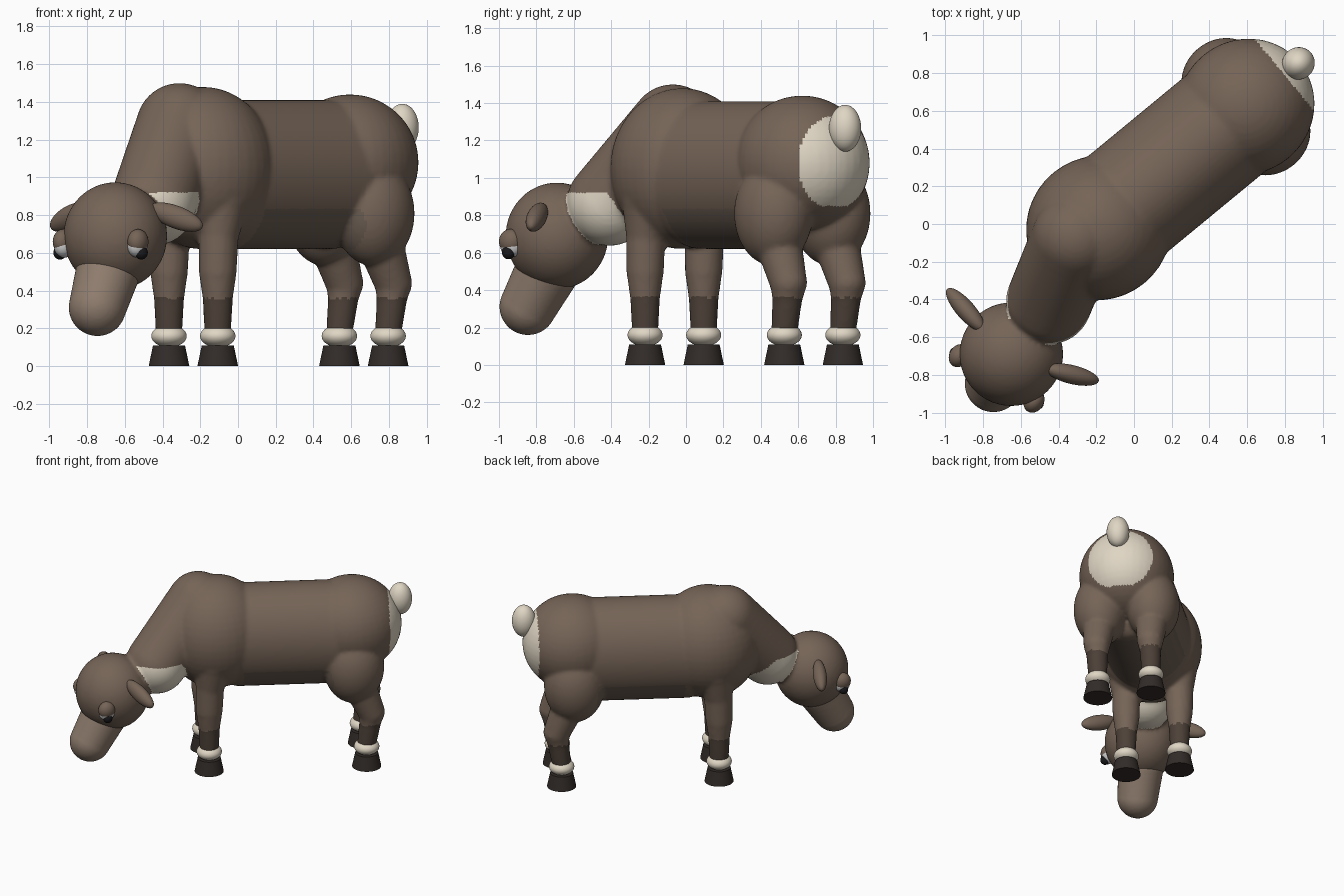
import bpy, bmesh, math
from mathutils import Vector, Matrix

if "Cube" in bpy.data.objects:
    bpy.data.objects.remove(bpy.data.objects["Cube"])


def frame(origin, a, b, c):
    m = Matrix((a, b, c)).transposed().to_4x4()
    m.translation = origin
    return m


def material(name, rgb):
    m = bpy.data.materials.new(name)
    m.diffuse_color = (*rgb, 1)
    m.use_nodes = True
    m.node_tree.nodes["Principled BSDF"].inputs["Base Color"].default_value = m.diffuse_color
    return m


coat = material("coat_brown", (0.18, 0.128, 0.095))
cream = material("cream", (0.74, 0.67, 0.55))
belly = material("belly_brown", (0.145, 0.108, 0.082))
shin = material("shin_dark", (0.075, 0.053, 0.04))
tan = material("muzzle_tan", (0.27, 0.2, 0.152))
horn = material("hoof_dark", (0.032, 0.025, 0.022))
black = material("pupil_black", (0.01, 0.01, 0.012))
white = material("eye_white", (0.8, 0.8, 0.78))

# Body frame (x toward the rump) and head frame (x toward the nose)
Z = Vector((0, 0, 1))
U = Vector((0.7716, 0.6361, 0))
BODY = frame((0.215, 0.31, 0), U, Z.cross(U), Z)
F = Vector((-0.52, -0.854, 0))
HEAD = frame((-0.65, -0.69, 0.69), F, Z.cross(F), Z)


def ball(bm, m, center, size, rot=Matrix()):
    s = Matrix.Diagonal((*size, 1))
    bmesh.ops.create_uvsphere(bm, u_segments=40, v_segments=24, radius=1,
                              matrix=m @ Matrix.Translation(center) @ rot @ s)


def limb(bm, m, pts):
    # Rounded tapered chain of (x, y, z, radius)
    for p in pts:
        ball(bm, m, p[:3], (p[3],) * 3)
    for p, q in zip(pts, pts[1:]):
        a, b = Vector(p[:3]), Vector(q[:3])
        rot = (b - a).to_track_quat('Z', 'Y').to_matrix().to_4x4()
        bmesh.ops.create_cone(bm, cap_ends=True, segments=40, radius1=p[3], radius2=q[3],
                              depth=(b - a).length,
                              matrix=m @ Matrix.Translation((a + b) / 2) @ rot)


def finish(bm, name, mat):
    me = bpy.data.meshes.new(name)
    bm.to_mesh(me)
    bm.free()
    ob = bpy.data.objects.new(name, me)
    bpy.context.collection.objects.link(ob)
    me.materials.append(mat)
    bpy.ops.object.select_all(action='DESELECT')
    ob.select_set(True)
    bpy.context.view_layer.objects.active = ob
    bpy.ops.object.shade_smooth_by_angle(angle=math.radians(40))
    return ob


def ball_part(name, mat, m, center, size, rot=Matrix()):
    bm = bmesh.new()
    ball(bm, m, center, size, rot)
    return finish(bm, name, mat)


# Torso, chest, rump
bm = bmesh.new()
for s in (-0.36, 0.36):
    ball(bm, BODY, (s, 0, 1.015), (0.2, 0.33, 0.395))
bmesh.ops.create_cone(bm, cap_ends=True, segments=64, radius1=1, radius2=1, depth=1,
                      matrix=BODY @ Matrix.Translation((0, 0, 1.015))
                      @ Matrix.Diagonal((0.72, 0.33, 0.395, 1)) @ Matrix.Rotation(math.pi / 2, 4, 'Y'))
ball(bm, BODY, (-0.52, 0, 1.05), (0.39, 0.38, 0.43))
ball(bm, BODY, (0.49, 0, 1.08), (0.37, 0.355, 0.36))

# Neck and head
NECK_END = Vector((-0.45, -0.41, 0.865))
limb(bm, Matrix(), [(-0.31, -0.07, 1.27, 0.23), (*NECK_END, 0.228)])
ball(bm, HEAD, (0, 0, 0), (0.275, 0.275, 0.285))

# Legs
for t in (-1, 1):
    limb(bm, BODY, [(-0.555, t * 0.2, 0.9, 0.15), (-0.58, t * 0.203, 0.68, 0.105),
                    (-0.585, t * 0.203, 0.5, 0.1), (-0.585, t * 0.203, 0.36, 0.08),
                    (-0.585, t * 0.203, 0.18, 0.07)])
    ball(bm, BODY, (0.49, t * 0.2, 0.81), (0.225, 0.2, 0.28))
    limb(bm, BODY, [(0.53, t * 0.2, 0.66, 0.125), (0.62, t * 0.203, 0.44, 0.1),
                    (0.61, t * 0.203, 0.35, 0.08), (0.585, t * 0.203, 0.18, 0.07)])
body = finish(bm, "body", coat)

# Fuse the volumes into one skin
rm = body.modifiers.new("fuse", 'REMESH')
rm.mode = 'VOXEL'
rm.voxel_size = 0.015
sm = body.modifiers.new("soften", 'SMOOTH')
sm.factor = 0.5
sm.iterations = 4
for name in ("fuse", "soften"):
    bpy.ops.object.modifier_apply(modifier=name)
body.data.materials.clear()
for m in (coat, cream, belly, shin):
    body.data.materials.append(m)

# Coat markings
inv = BODY.inverted()
head_center = HEAD.translation
for f in body.data.polygons:
    p = f.center
    q = inv @ p
    f.use_smooth = True
    f.material_index = 0
    if q.x > 0.755 and q.z > 0.85:
        f.material_index = 1
    elif (p - NECK_END).length < 0.245 and p.z < 0.92 and (p - head_center).length > 0.292:
        f.material_index = 1
    elif 0.55 < q.z < 0.835 and abs(q.x) < 0.33 and abs(q.y) < 0.33 and f.normal.z < 0:
        f.material_index = 2
    elif q.z < 0.36:
        f.material_index = 3

# Hooves and fetlocks
for end, s in (("front", -0.585), ("back", 0.585)):
    for side, t in (("right", -0.203), ("left", 0.203)):
        bm = bmesh.new()
        bmesh.ops.create_cone(bm, cap_ends=True, segments=40, radius1=0.108, radius2=0.085,
                              depth=0.11, matrix=BODY @ Matrix.Translation((s, t, 0.055)))
        finish(bm, f"{end}_{side}_hoof", horn)
        ball_part(f"{end}_{side}_fetlock", cream, BODY, (s, t, 0.16), (0.094, 0.094, 0.06))

# Muzzle
bm = bmesh.new()
limb(bm, Matrix(), [(-0.69, -0.745, 0.5, 0.17), (-0.745, -0.845, 0.312, 0.152)])
muzzle = finish(bm, "muzzle", tan)
rm = muzzle.modifiers.new("fuse", 'REMESH')
rm.mode = 'VOXEL'
rm.voxel_size = 0.012
rm.use_smooth_shade = True

# Ears and eyes
for side, t in (("right", 1), ("left", -1)):
    d = Vector((-0.07, t * 0.22, -0.085))
    rot = d.to_track_quat('X', 'Z').to_matrix().to_4x4()
    ball_part(f"{side}_ear", coat, HEAD, (-0.075, t * 0.33, 0.1), (0.155, 0.05, 0.06), rot)
    ball_part(f"{side}_eyeball", white, HEAD, (0.148, t * 0.228, -0.055), (0.06, 0.05, 0.06))
    ball_part(f"{side}_eyelid", coat, HEAD, (0.15, t * 0.232, -0.03), (0.064, 0.052, 0.066))
    ball_part(f"{side}_pupil", black, HEAD, (0.15, t * 0.252, -0.088), (0.035, 0.035, 0.037))

# Tail
ball_part("tail", cream, BODY, (0.85, 0, 1.265), (0.088, 0.085, 0.125))
